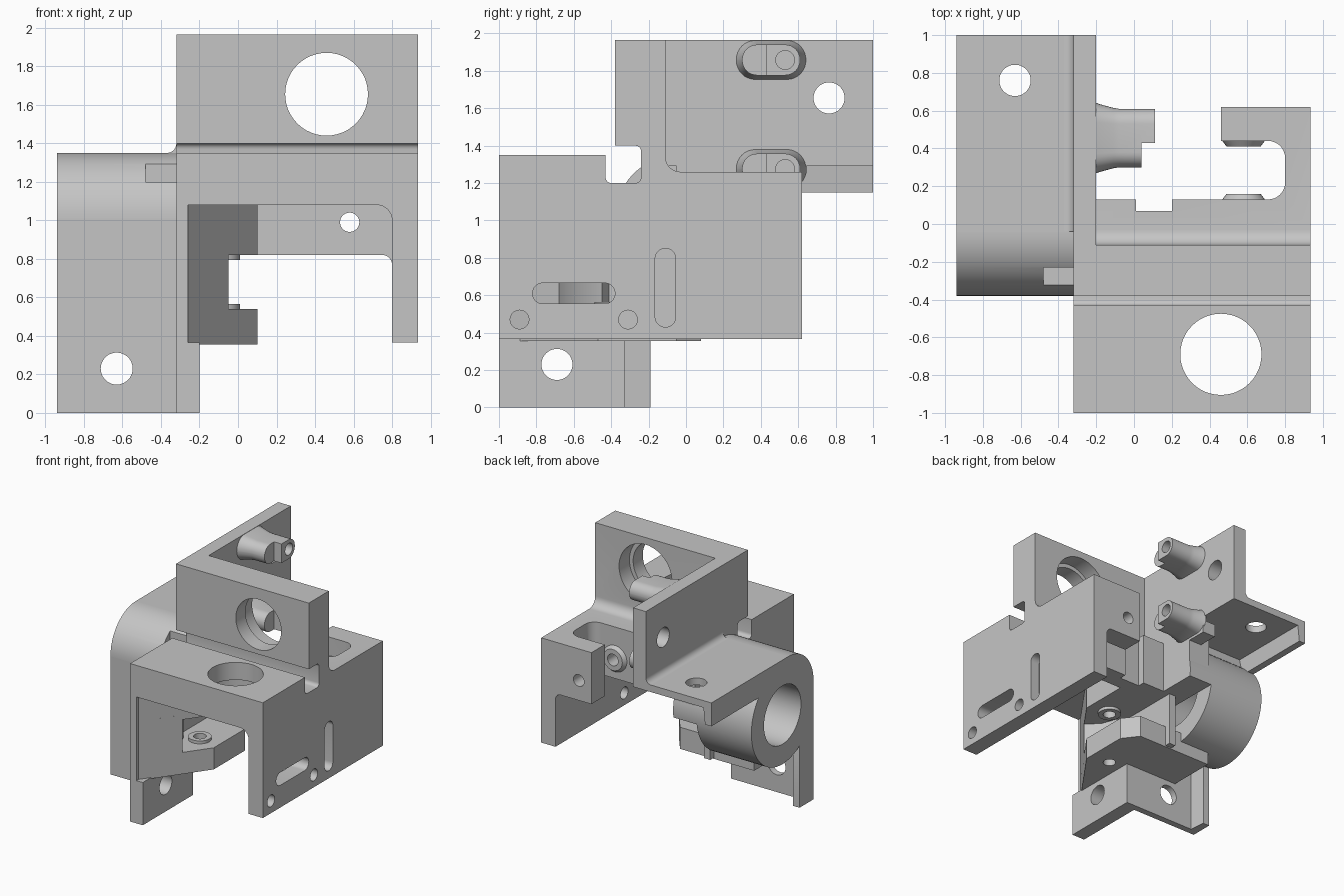
import bpy, bmesh
from math import pi, cos, sin

old = bpy.data.objects.get("Cube")
if old:
    bpy.data.objects.remove(old, do_unlink=True)

grey = bpy.data.materials.new("machined_grey")
grey.use_nodes = True
TONE = (0.56, 0.56, 0.56, 1)
grey.diffuse_color = TONE
grey.node_tree.nodes["Principled BSDF"].inputs["Base Color"].default_value = TONE


# Shapes: outlines are drawn in the plane across the axis and lofted along it
def place(axis, a, u, v):
    return {"x": (a, u, v), "y": (u, a, v), "z": (u, v, a)}[axis]


def loft(name, axis, sections):
    bm = bmesh.new()
    rings = [[bm.verts.new(place(axis, a, u, v)) for u, v in pts] for a, pts in sections]
    for low, high in zip(rings, rings[1:]):
        for i in range(len(low)):
            j = (i + 1) % len(low)
            bm.faces.new((low[i], low[j], high[j], high[i]))
    bm.faces.new(rings[0])
    bm.faces.new(rings[-1])
    bmesh.ops.recalc_face_normals(bm, faces=bm.faces)
    mesh = bpy.data.meshes.new(name)
    bm.to_mesh(mesh)
    bm.free()
    mesh.materials.append(grey)
    obj = bpy.data.objects.new(name, mesh)
    bpy.context.collection.objects.link(obj)
    return obj


def prism(name, axis, pts, a, b):
    return loft(name, axis, [(a, pts), (b, pts)])


def box(name, x0, x1, y0, y1, z0, z1):
    return prism(name, "z", [(x0, y0), (x1, y0), (x1, y1), (x0, y1)], z0, z1)


def arc(u, v, r, start, end, n=8):
    return [(u + r * cos(start + (end - start) * i / n),
             v + r * sin(start + (end - start) * i / n)) for i in range(n + 1)]


def cyl(name, axis, u, v, r, a, b):
    return prism(name, axis, arc(u, v, r, 0, 2 * pi, 48)[:-1], a, b)


def rounded(u0, u1, v0, v1, r):
    return (arc(u1 - r, v1 - r, r, 0, pi / 2) + arc(u0 + r, v1 - r, r, pi / 2, pi)
            + arc(u0 + r, v0 + r, r, pi, 1.5 * pi) + arc(u1 - r, v0 + r, r, 1.5 * pi, 2 * pi))


def cut(obj, *cutters):
    for cutter in cutters:
        m = obj.modifiers.new("cut", "BOOLEAN")
        m.operation, m.solver, m.object = "DIFFERENCE", "EXACT", cutter
    bpy.context.view_layer.update()
    done = obj.evaluated_get(bpy.context.evaluated_depsgraph_get())
    mesh = bpy.data.meshes.new_from_object(done)
    obj.modifiers.clear()
    obj.data = mesh
    for cutter in cutters:
        bpy.data.objects.remove(cutter, do_unlink=True)


# Main housing: side outline with the upright wall and the groove
outline = [(-1, .365), (-1, 1.35), (-.43, 1.35)]
outline += arc(-.40, 1.23, .03, pi, 1.5 * pi, 4) + arc(-.27, 1.23, .03, -pi / 2, 0, 4)
outline += arc(-.27, 1.37, .03, 0, pi / 2, 4) + [(-.38, 1.4), (-.38, 1.965), (-.11, 1.965)]
outline += arc(-.03, 1.34, .08, pi, 1.5 * pi) + [(.62, 1.26), (.62, .365)]
housing = prism("housing", "x", outline, -.32, .935)

# Open channel, back pocket and clearances inside the housing
channel = [(-.26, .2), (.8, .2)] + arc(.72, 1.0, .08, 0, pi / 2) + [(-.26, 1.08)]
underside = [(-.26, .2), (.8, .2)] + arc(.75, .77, .05, 0, pi / 2) + [(-.26, .82)]
cut(housing,
    prism("channel_cut", "y", channel, -1.2, -.05),
    prism("underside_cut", "y", underside, -.2, 1.2),
    prism("pocket_cut", "z", rounded(-.2, .8, .13, .44, .09), .2, 1.6),
    box("back_cut", -.2, .46, .13, 1.2, .1, 1.7),
    box("key_slot_cut", .01, .2, .07, .2, .1, 1.7),
    box("left_back_cut", -.5, -.19, .13, 1.2, .1, 1.15))

# Large stepped holes, cross pin hole and holes in the outer wall
cut(housing,
    cyl("top_hole", "z", .46, -.69, .215, .95, 1.6),
    cyl("top_counterbore", "z", .46, -.69, .25, .95, 1.2),
    cyl("wall_hole", "y", .46, 1.655, .215, -.6, .1),
    cyl("wall_counterbore", "y", .46, 1.655, .25, -.25, .1),
    cyl("pin_hole", "y", .58, .99, .05, -.3, .8),
    prism("long_slot", "x", rounded(-.82, -.38, .555, .665, .054), .7, 1),
    prism("tall_slot", "x", rounded(-.165, -.055, .43, .85, .054), .85, 1),
    cyl("front_screw_hole", "x", -.89, .47, .05, .7, 1),
    cyl("back_screw_hole", "x", -.31, .47, .05, .7, 1))

# Raised rings around the cross pin, in the pocket
for name, a, b in (("front_pin_ring", .12, .16), ("back_pin_ring", .41, .45)):
    ring = loft(name, "y", [(t, arc(.58, .99, r, 0, 2 * pi, 40)[:-1])
                            for t, r in ((a, .12 if a < .2 else .09), (b, .09 if a < .2 else .12))])
    cut(ring, cyl("ring_hole", "y", .58, .99, .05, a - .1, b + .1))

# Tall side plate and the lower leg plate
plate = box("side_plate", -.32, -.2, -.12, 1, 1.29, 1.965)
cut(plate, cyl("plate_hole", "x", .765, 1.655, .083, -.5, 0))
leg = box("leg_plate", -.32, -.2, -1, -.325, 0, .365)
cut(leg, cyl("leg_hole", "x", -.69, .23, .083, -.5, 0))


def bore():
    return cyl("bore", "x", .04, .88, .25, -1.2, -.42)


# Thin shelf and front sheet around the bend, each with an end lip
shelf = prism("shelf", "y", [(-.94, 1.15), (-.88, 1.15), (-.865, 1.29),
                             (-.2, 1.29), (-.2, 1.35), (-.94, 1.35)], -.04, 1)
cut(shelf, bore(), cyl("shelf_hole", "z", -.63, .76, .083, 1, 1.5))
sheet = prism("front_sheet", "z", [(-.94, -.38), (-.2, -.38), (-.2, -.325), (-.865, -.325),
                                   (-.88, -.19), (-.94, -.19)], 0, 1.01)
cut(sheet, bore(), cyl("sheet_hole", "y", -.63, .23, .083, -.6, 0),
    box("sheet_clearance", -.26, 0, -.6, 0, .365, 1.2))
prism("shelf_fillet", "y", [(-.31, 1.34), (-.37, 1.35)]
      + arc(-.37, 1.4, .05, -pi / 2, 0) + [(-.31, 1.4)], -.04, 1)

# Barrel: round below, with the tighter bend of the sheet above
barrel = prism("barrel", "x", arc(-.04, 1.01, .34, pi / 2, pi, 16)
               + arc(.04, .88, .42, pi, 2.3 * pi, 40) + [(.27, 1.35)], -.94, -.2)
cut(barrel, bore(),
    box("groove_pocket", -.48, -.1, -.5, -.23, 1.2, 1.5),
    box("slit_clearance", -.42, 0, -.3, .6, .3, .82),
    box("channel_clearance", -.26, 0, -.5, -.05, .3, 1.4))
box("side_block", -.4, -.2, .1, .45, .82, 1.3)
box("barrel_foot", -.7, -.27, -.36, .08, .355, .54)

# Hinge ears, the web between them and their rings
ear = [(-.28, -1), (.1, -.47), (.1, -.05), (0, .08), (-.28, .08)]
web = [(-.28, -1), (-.05, -.68), (-.15, -.58), (-.2, -.45), (-.28, -.4)]
for name, z0, z1, r0, r1 in (("lower_ear", .355, .54, .53, .565), ("upper_ear", .82, 1.09, .795, .83)):
    part = prism(name, "z", ear, z0, z1)
    cut(part, cyl("ear_hole", "z", -.08, -.4, .05, z0 - .1, min(z1 + .1, 1.0)))
    ring = cyl(name + "_ring", "z", -.08, -.4, .09, r0, r1)
    cut(ring, cyl("ring_hole", "z", -.08, -.4, .05, r0 - .1, r1 + .1))
prism("ear_web", "z", web, .5, .86)

# Two flared mounting posts with stepped ends
for name, z in (("upper_post", 1.858), ("lower_post", 1.275)):
    def section(wide, high):
        return rounded(.3 - wide, .61 + wide, z - .082 - high, z + .082 + high, .08 + high)
    post = loft(name, "x", [(-.21, section(.035, .025)), (-.18, section(.024, .017)),
                            (-.11, section(.005, .004)), (-.08, section(0, 0)), (.11, section(0, 0))])
    cut(post, box("step_cut", .04, .3, .1, .43, z - .3, z + .3),
        cyl("post_hole", "x", .53, z, .05, -.05, .3))

# Smooth the curved faces, keep the machined edges sharp
for obj in bpy.context.collection.objects:
    if obj.type == "MESH" and grey.name in obj.data.materials:
        bpy.ops.object.select_all(action="DESELECT")
        obj.select_set(True)
        bpy.context.view_layer.objects.active = obj
        bpy.ops.object.shade_smooth_by_angle(angle=pi / 6)
